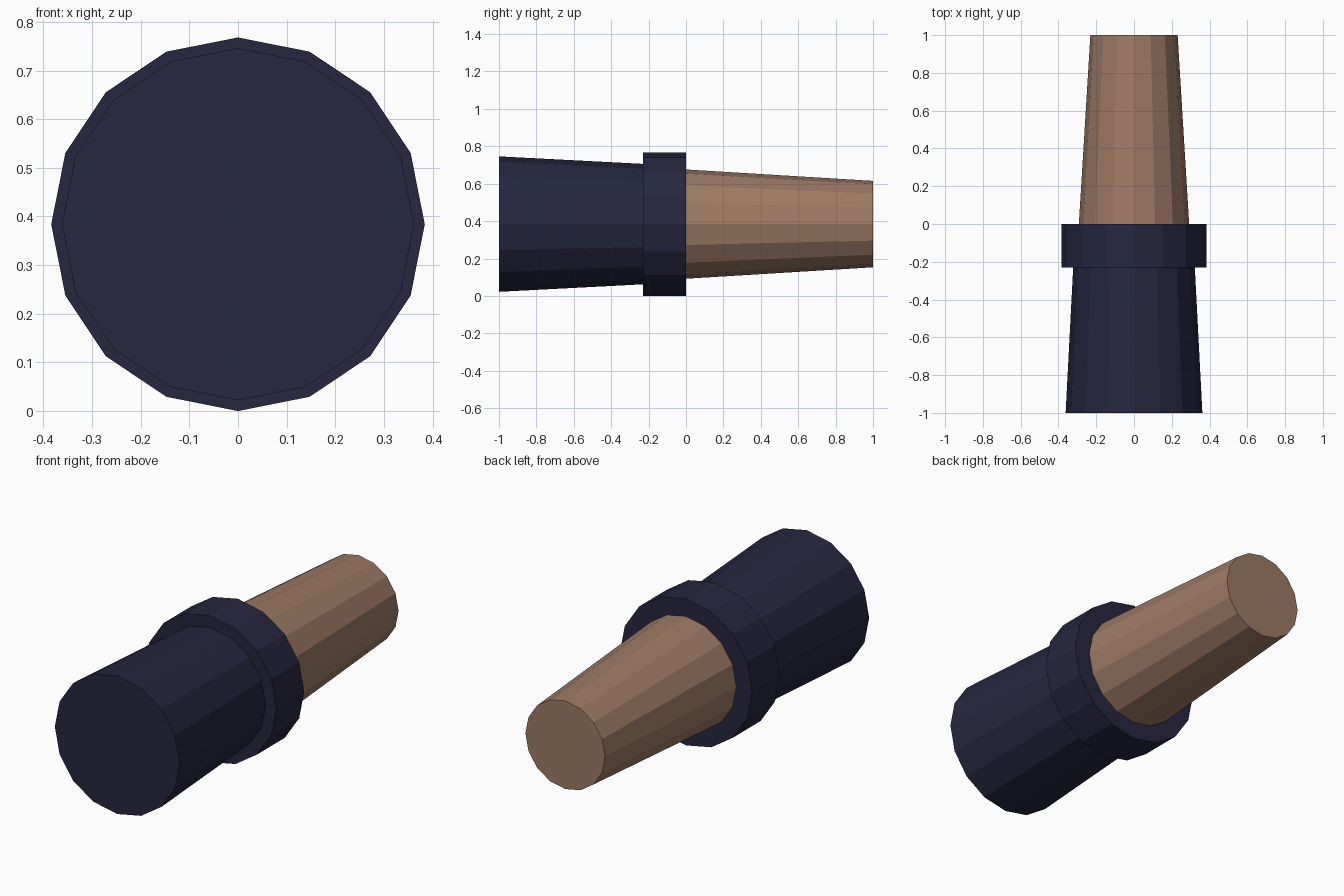
import bpy
import bmesh
from math import cos, sin, tau

SIDES = 16
AXIS_Z = 0.384

cube = bpy.data.objects.get("Cube")
if cube:
    bpy.data.objects.remove(cube, do_unlink=True)


def make_material(name, rgb):
    mat = bpy.data.materials.new(name)
    mat.use_nodes = True
    color = (*rgb, 1.0)
    mat.diffuse_color = color
    bsdf = next(n for n in mat.node_tree.nodes if n.type == "BSDF_PRINCIPLED")
    bsdf.inputs["Base Color"].default_value = color
    return mat


def tapered_barrel(name, y_front, r_front, y_back, r_back, mat):
    """Closed faceted barrel lying along the y axis."""
    bm = bmesh.new()
    front, back = [
        [bm.verts.new((r * cos(tau * i / SIDES), y, AXIS_Z + r * sin(tau * i / SIDES)))
         for i in range(SIDES)]
        for y, r in ((y_front, r_front), (y_back, r_back))
    ]
    for i in range(SIDES):
        j = (i + 1) % SIDES
        bm.faces.new((front[i], front[j], back[j], back[i]))
    bm.faces.new(front)
    bm.faces.new(back)
    bmesh.ops.recalc_face_normals(bm, faces=bm.faces)
    mesh = bpy.data.meshes.new(name)
    bm.to_mesh(mesh)
    bm.free()
    mesh.materials.append(mat)
    obj = bpy.data.objects.new(name, mesh)
    bpy.context.collection.objects.link(obj)
    return obj


navy = make_material("dark_navy", (0.019, 0.019, 0.052))
tan = make_material("cork_brown", (0.34, 0.195, 0.125))

# Wide cap, raised collar and tapered plug
tapered_barrel("cap", -1.0, 0.362, -0.23, 0.322, navy)
tapered_barrel("collar", -0.23, 0.384, 0.0, 0.384, navy)
tapered_barrel("plug", 0.0, 0.292, 1.0, 0.231, tan)
